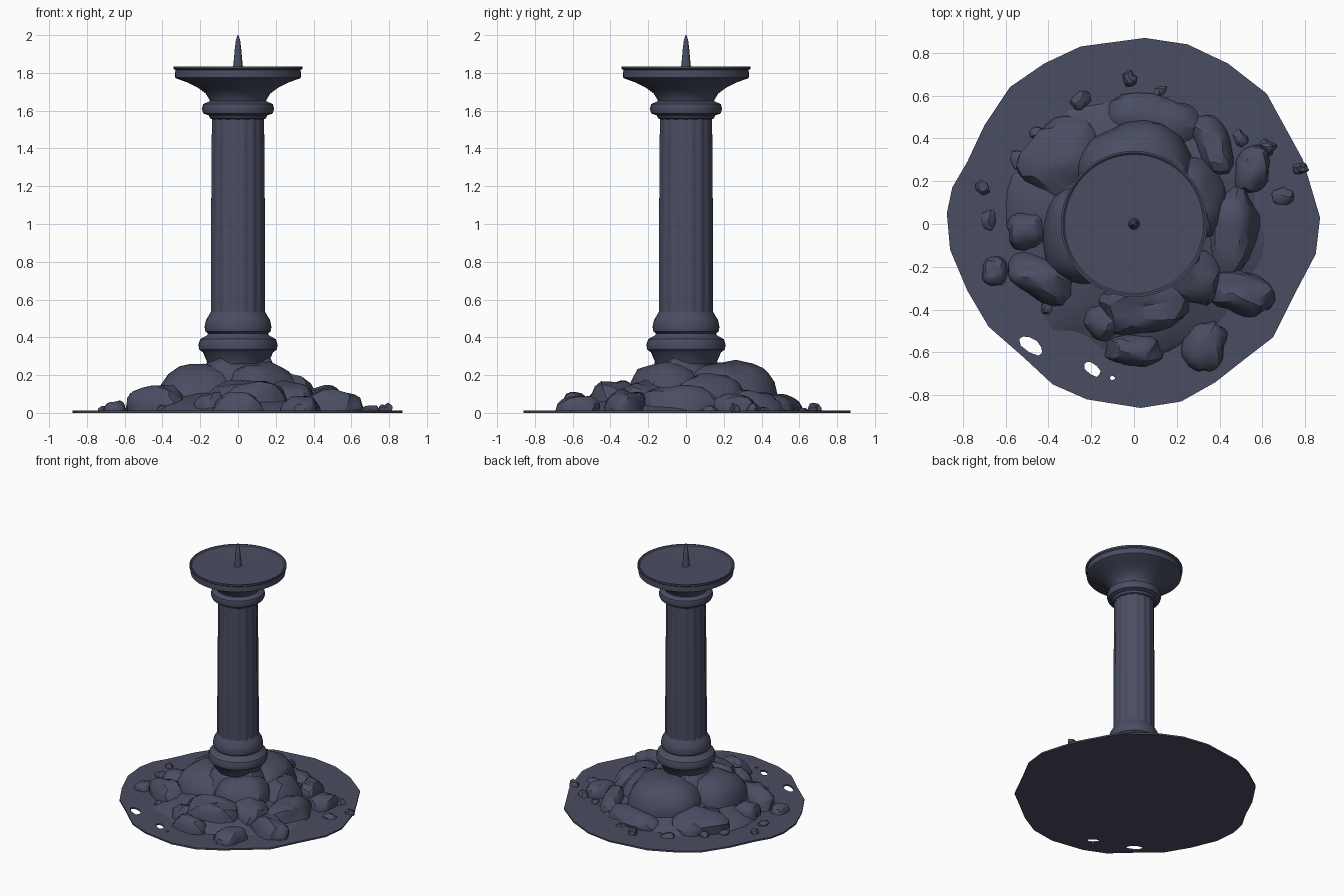
import bpy, bmesh, math, random
from mathutils import Vector, Matrix, noise

random.seed(4)
if "Cube" in bpy.data.objects:
    bpy.data.objects.remove(bpy.data.objects["Cube"])

stone = bpy.data.materials.new("dark slate stone")
stone.use_nodes = True
stone.diffuse_color = (0.068, 0.075, 0.122, 1)
stone.node_tree.nodes["Principled BSDF"].inputs["Base Color"].default_value = stone.diffuse_color


def finish(bm, name, angle=35):
    bmesh.ops.recalc_face_normals(bm, faces=bm.faces)
    mesh = bpy.data.meshes.new(name)
    bm.to_mesh(mesh)
    bm.free()
    mesh.materials.append(stone)
    ob = bpy.data.objects.new(name, mesh)
    bpy.context.collection.objects.link(ob)
    bpy.ops.object.select_all(action='DESELECT')
    ob.select_set(True)
    bpy.context.view_layer.objects.active = ob
    bpy.ops.object.shade_smooth_by_angle(angle=math.radians(angle))
    return ob


def lathe(name, profile, sides=40, shape=lambda a, z: 1.0):
    """Turn a (radius, height) profile around z; shape scales the radius."""
    bm = bmesh.new()
    rings = []
    for r, z in profile:
        ring = []
        for i in range(sides):
            a = math.tau * i / sides
            s = r * shape(a, z)
            ring.append(bm.verts.new((s * math.cos(a), s * math.sin(a), z)))
        rings.append(ring)
    for low, high in zip(rings, rings[1:]):
        for i in range(sides):
            j = (i + 1) % sides
            bm.faces.new((low[i], low[j], high[j], high[i]))
    bm.faces.new(rings[0][::-1])
    bm.faces.new(rings[-1])
    return finish(bm, name)


def rock(name, x, y, rx, ry, top, turn=0, rough=0.16, detail=3):
    """A lumpy boulder half sunk in the ground, cut off at the ground."""
    bm = bmesh.new()
    bmesh.ops.create_icosphere(bm, subdivisions=detail, radius=1)
    seed = Vector((x * 9, y * 9, top * 20))
    for v in bm.verts:
        d = v.co.copy()
        boxy = (abs(d.x) ** 2.6 + abs(d.y) ** 2.6 + abs(d.z) ** 2.6) ** (-1 / 2.6)
        lump = noise.noise(d * 1.5 + seed) + 0.35 * noise.noise(d * 4 + seed)
        v.co = d * boxy * (1 + rough * lump)
    place = (Matrix.Translation((x, y, 0)) @ Matrix.Rotation(math.radians(turn), 4, 'Z')
             @ Matrix.Diagonal((rx, ry, top, 1)))
    bmesh.ops.transform(bm, matrix=place, verts=bm.verts)
    bmesh.ops.bisect_plane(bm, geom=bm.verts[:] + bm.edges[:] + bm.faces[:],
                           plane_co=(0, 0, 0.005), plane_no=(0, 0, 1), clear_inner=True)
    return finish(bm, name, 28)


# Ground sheet: irregular outline with worn holes
outline = [(.87, .03), (.79, .3), (.62, .61), (.44, .75), (.25, .84), (.05, .87),
           (-.25, .83), (-.42, .75), (-.58, .64), (-.7, .46), (-.78, .29), (-.85, .17),
           (-.875, .05), (-.86, -.12), (-.78, -.31), (-.68, -.48), (-.52, -.62),
           (-.38, -.75), (-.22, -.82), (.03, -.86), (.22, -.83), (.38, -.74),
           (.52, -.63), (.65, -.53), (.75, -.33), (.85, -.14)]
loops = [outline]
for hx, hy, length, width, turn in [(-.48, -.565, .07, .032, -35), (-.195, -.675, .05, .025, -40),
                                    (-.1, -.72, .012, .01, 0)]:
    c, s = math.cos(math.radians(turn)), math.sin(math.radians(turn))
    loop = []
    for i in range(9):
        a = math.tau * i / 9
        k = random.uniform(0.8, 1.15)
        u, w = length * k * math.cos(a), width * k * math.sin(a)
        loop.append((hx + u * c - w * s, hy + u * s + w * c))
    loops.append(loop)
bm = bmesh.new()
edges = []
for loop in loops:
    vs = [bm.verts.new((px, py, 0)) for px, py in loop]
    edges += [bm.edges.new((vs[i - 1], vs[i])) for i in range(len(vs))]
bmesh.ops.triangle_fill(bm, edges=edges, use_beauty=True, use_dissolve=False)
sheet = bmesh.ops.extrude_face_region(bm, geom=bm.faces[:], use_keep_orig=True)
bmesh.ops.translate(bm, vec=(0, 0, 0.012),
                    verts=[g for g in sheet["geom"] if isinstance(g, bmesh.types.BMVert)])
finish(bm, "ground_sheet")

# Central mound of large boulders
for i, r in enumerate([(.0, .0, .23, .23, .33), (.02, .19, .27, .29, .28, 20, .1),
                       (-.2, -.05, .23, .23, .26, 0, .1), (.12, -.1, .2, .2, .27, 15, .1)]):
    rock(f"mound_boulder_{i + 1}", *r)

# Rocks heaped around the mound
heap = [(.06, -.38, .22, .13, .17, 8), (0, -.59, .13, .075, .1), (.33, -.57, .1, .12, .09, -10),
        (.5, -.32, .15, .1, .12, -20), (.44, -.03, .14, .2, .14), (.37, .36, .08, .15, .12, 20),
        (.55, .25, .08, .11, .1, -20), (.1, .48, .22, .12, .1, -10), (-.33, .3, .2, .18, .13, 40),
        (-.5, -.03, .09, .09, .12), (-.42, -.25, .17, .1, .14, -25), (-.65, -.22, .06, .07, .06),
        (-.14, -.45, .09, .09, .1, 30), (.27, .12, .16, .2, .19), (.27, -.24, .14, .14, .17)]
for i, r in enumerate(heap):
    rock(f"heap_rock_{i + 1}", *r, **({"rough": .2}))

# Low rubble skirt
lathe("rubble_skirt", [(.6, .008), (.55, .035), (.46, .065), (.36, .1), (.1, .14)], 48,
      lambda a, z: 1 + .14 * noise.noise((3 * math.cos(a), 3 * math.sin(a), z * 12)))

# Scattered pebbles
pebbles = [(-.68, .02), (-.71, .17), (.78, .26), (-.25, .58), (-.02, .68), (.62, .36),
           (.7, .13), (-.4, -.39), (.5, .4), (-.45, .42), (.12, .62), (.62, -.36), (-.54, .3)]
for i, (px, py) in enumerate(pebbles):
    w = random.uniform(.025, .045)
    rock(f"pebble_{i + 1}", px, py, w, w * 1.3, random.uniform(.025, .05), i * 47, .35, 2)

# Column base mouldings
lathe("column_base", [(.16, .26), (.185, .32), (.205, .335), (.21, .36), (.2, .39), (.165, .41),
                      (.158, .42), (.172, .43), (.177, .455), (.17, .49), (.152, .52), (.14, .54)])

# Fluted shaft
lathe("column_shaft", [(.146, .5), (.146, .8), (.143, 1.2), (.14, 1.57)], 96,
      lambda a, z: 1 - .035 * abs(math.cos(8 * a)) ** 3)

# Capital ring and flared dish
lathe("capital_ring", [(.13, 1.55), (.148, 1.56), (.155, 1.575), (.183, 1.585), (.191, 1.61),
                       (.185, 1.635), (.16, 1.645), (.15, 1.65)])
lathe("candle_dish", [(.145, 1.64), (.152, 1.66), (.17, 1.69), (.21, 1.72), (.27, 1.75),
                      (.325, 1.77), (.333, 1.775), (.332, 1.815), (.342, 1.822), (.342, 1.835),
                      (.333, 1.835), (.325, 1.828), (.02, 1.826)], 48)

# Candle spike
lathe("candle_spike", [(.027, 1.82), (.022, 1.87), (.017, 1.93), (.011, 1.975), (.002, 2)], 12)
